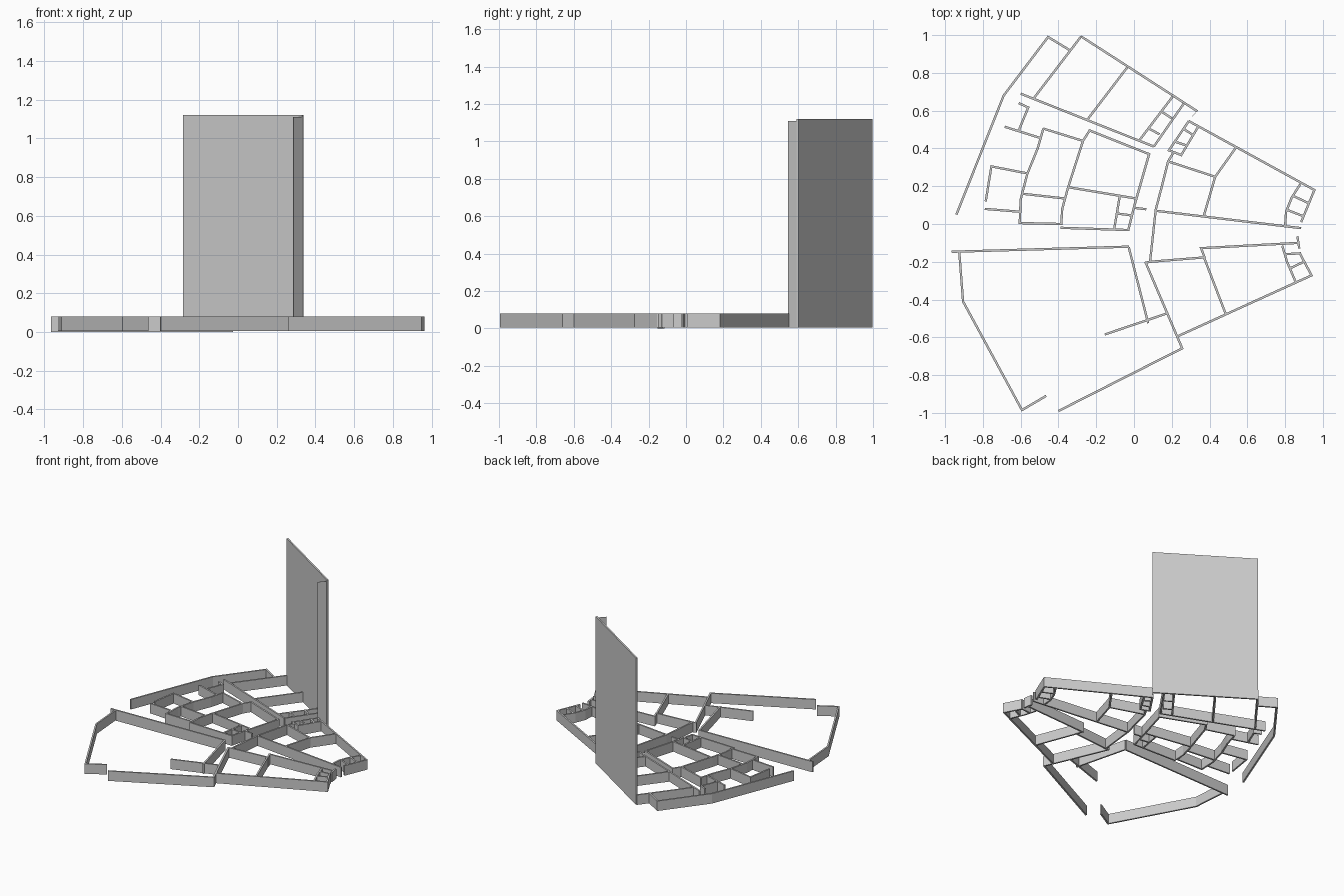
import bpy, bmesh
from mathutils import Vector

T = 0.012          # wall thickness
BASE, TOP = 0.005, 0.08


def wall(name, flat, z0=BASE, z1=TOP, t=T):
    """Mitred wall following a plan polyline given as x,y pairs."""
    p = [Vector(flat[i:i + 2]) for i in range(0, len(flat), 2)]
    dirs = [(b - a).normalized() for a, b in zip(p, p[1:])]
    bm = bmesh.new()
    rings = []
    for i, q in enumerate(p):
        d0, d1 = dirs[max(i - 1, 0)], dirs[min(i, len(dirs) - 1)]
        n0, n1 = Vector((-d0.y, d0.x)), Vector((-d1.y, d1.x))
        m = (n0 + n1).normalized()
        m *= t / 2 / max(m.dot(n0), 0.4)
        rings.append([bm.verts.new((v.x, v.y, z)) for v, z in
                      ((q + m, z0), (q - m, z0), (q - m, z1), (q + m, z1))])
    for a, b in zip(rings, rings[1:]):
        for k in range(4):
            j = (k + 1) % 4
            bm.faces.new((a[k], a[j], b[j], b[k]))
    bm.faces.new(rings[0])
    bm.faces.new(rings[-1][::-1])
    bmesh.ops.recalc_face_normals(bm, faces=bm.faces)
    me = bpy.data.meshes.new(name)
    bm.to_mesh(me)
    bm.free()
    ob = bpy.data.objects.new(name, me)
    bpy.context.collection.objects.link(ob)
    return ob


def walls(name, lines, **kw):
    for i, line in enumerate(lines, 1):
        wall(f"{name}_{i}", line, **kw)


# Tall screen wall and its thin return panel
wall("tall_wall", [-.28, .993, .335, .597], z1=1.12)
wall("tall_return_panel", [.285, .545, .332, .595], z1=1.11, t=0.001)

# North wing: outer wall, long corridor wall, partitions
walls("north_wall", [
    [-.94, .05, -.69, .68, -.455, .99, -.34, .92],
    [-.535, .66, -.28, .993],
    [-.60, .69, .105, .41],
    [-.035, .83, -.245, .555],
])

# Small cells beside the north corridor
walls("north_cell", [
    [.205, .675, .03, .445],
    [.265, .64, .105, .41],
    [.145, .595, .20, .56],
    [.08, .505, .135, .475],
    [.29, .545, .185, .39, .25, .365, .34, .515],
    [.26, .505, .315, .47],
    [.22, .435, .28, .415],
])

# North-east wing
walls("northeast_wall", [
    [.29, .545, .955, .18, .885, .01],
    [.88, .21, .835, .14, .805, .065, .80, -.01],
    [.84, .15, .925, .11],
    [.81, .075, .90, .04],
    [.54, .405, .43, .25, .37, .045],
    [.43, .25, .185, .33],
    [.21, .38, .18, .33, .145, .19, .115, .075, .085, -.20],
    [.115, .07, .885, -.022],
])

# South-east wing
walls("southeast_wall", [
    [.375, -.18, .355, -.128, .87, -.10],
    [.865, -.065, .875, -.13],
    [.785, -.115, .81, -.20, .855, -.305],
    [.80, -.16, .885, -.155],
    [.825, -.235, .90, -.20],
    [.875, -.15, .94, -.272, .23, -.595],
    [.37, -.175, .485, -.475],
    [.37, -.177, .085, -.20],
])

# South hall
walls("south_wall", [
    [.085, -.20, .062, -.205, .255, -.658, -.40, -.99],
    [.17, -.475, -.155, -.585],
    [.075, -.525, -.028, -.122],
    [-.925, -.15, -.905, -.41, -.593, -.985, -.465, -.91],
])
wall("south_hall_long_wall", [-.965, -.147, -.026, -.12], z0=0)

# West-central rooms: the continuous room outline, then partitions
wall("west_room_outline", [-.48, .505, -.51, .40, -.565, .265, -.60, .13, -.605, .005,
                           -.385, 0, -.38, .08, -.35, .19, -.27, .44, -.235, .495,
                           .08, .37, 0, .09, -.03, -.032, -.39, -.02])
walls("west_partition", [
    [-.48, .505, -.27, .44],
    [-.59, .16, -.365, .135],
    [-.35, .195, .01, .135],
    [-.075, .15, -.105, -.028],
    [-.085, .055, -.01, .045],
    [.005, .085, .065, .078],
    [-.79, .08, -.605, .065],
    [-.785, .12, -.755, .305, -.565, .268],
    [-.685, .515, -.495, .455],
    [-.61, .64, -.56, .617, -.61, .495],
])
